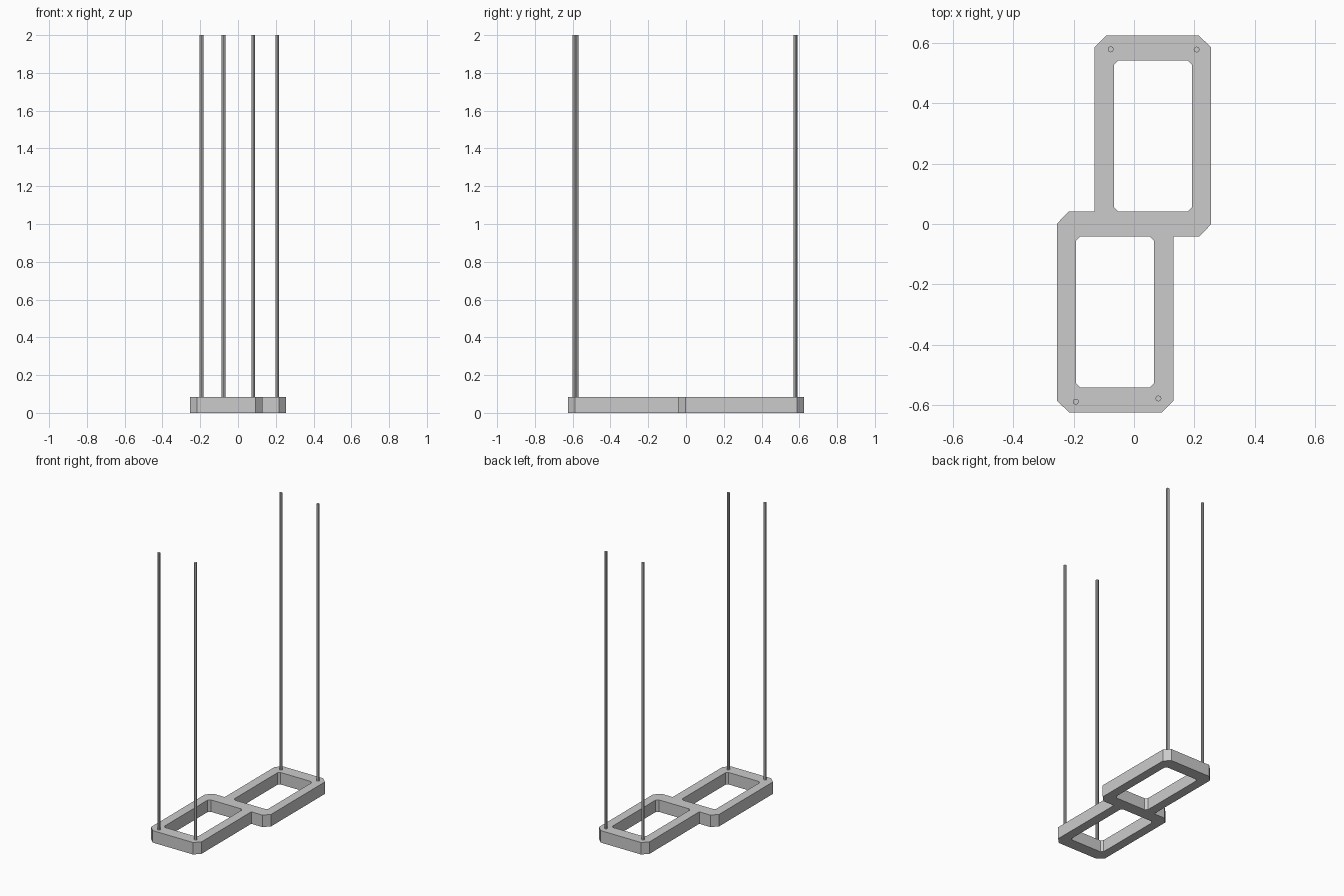
import bpy, bmesh

if "Cube" in bpy.data.objects:
    bpy.data.objects.remove(bpy.data.objects["Cube"])

H = 0.083  # frame thickness


def turned(points):
    """Rotate a profile half a turn about the centre."""
    return [(-x, -y) for x, y in points]


def chamfered_rect(x0, x1, y0, y1, c):
    return [(x0 + c, y0), (x1 - c, y0), (x1, y0 + c), (x1, y1 - c),
            (x1 - c, y1), (x0 + c, y1), (x0, y1 - c), (x0, y0 + c)]


def finish(bm, name):
    bmesh.ops.recalc_face_normals(bm, faces=bm.faces)
    mesh = bpy.data.meshes.new(name)
    bm.to_mesh(mesh)
    bm.free()
    obj = bpy.data.objects.new(name, mesh)
    bpy.context.collection.objects.link(obj)
    return obj


# Base frame: two staggered rectangles sharing a cross bar, with two openings
half = [(-0.131, 0.042), (-0.131, 0.587), (-0.093, 0.625), (0.216, 0.625),
        (0.255, 0.587), (0.255, -0.002), (0.216, -0.042)]
opening = chamfered_rect(-0.067, 0.193, 0.042, 0.542, 0.014)

bm = bmesh.new()
for loop in (half + turned(half), opening, turned(opening)):
    verts = [bm.verts.new((x, y, 0)) for x, y in loop]
    for a, b in zip(verts, verts[1:] + verts[:1]):
        bm.edges.new((a, b))
bmesh.ops.triangle_fill(bm, edges=bm.edges[:], use_beauty=True)
ext = bmesh.ops.extrude_face_region(bm, geom=bm.faces[:], use_keep_orig=True)
top = [g for g in ext["geom"] if isinstance(g, bmesh.types.BMVert)]
bmesh.ops.translate(bm, verts=top, vec=(0, 0, H))
bmesh.ops.dissolve_limit(bm, angle_limit=0.01, verts=bm.verts[:], edges=bm.edges[:])
finish(bm, "base_frame")

# Four thin upright rods near the outer corners
rods = {"back_left_rod": (-0.077, 0.580), "back_right_rod": (0.208, 0.579),
        "front_left_rod": (-0.193, -0.590), "front_right_rod": (0.081, -0.579)}
for name, (x, y) in rods.items():
    bpy.ops.mesh.primitive_cylinder_add(vertices=8, radius=0.01, depth=2 - H,
                                        location=(x, y, (2 + H) / 2))
    rod = bpy.context.object
    rod.name = name
    bpy.ops.object.shade_smooth_by_angle()
